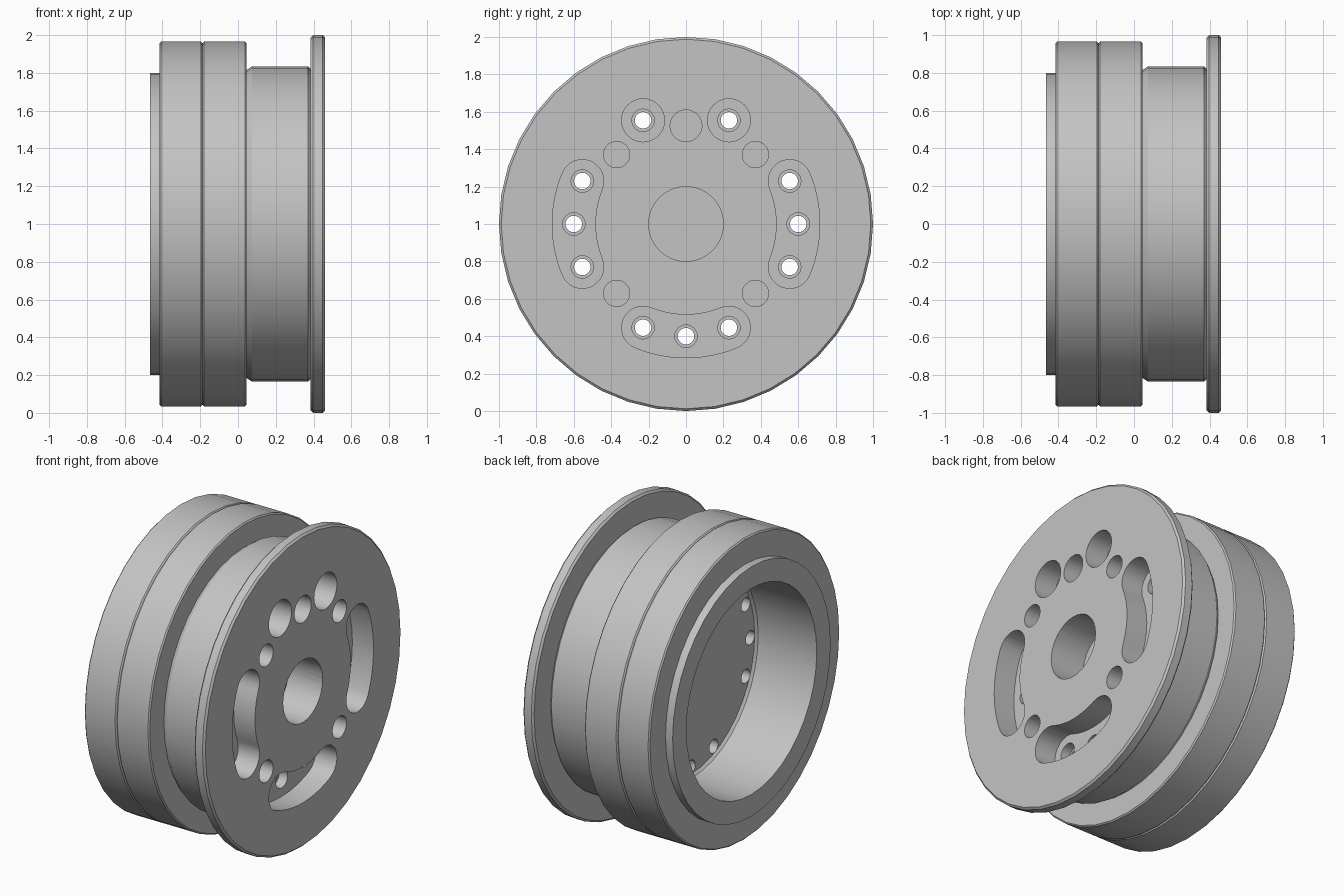
import bpy, bmesh
from math import sin, cos, pi, radians
from mathutils import Vector

if "Cube" in bpy.data.objects:
    bpy.data.objects.remove(bpy.data.objects["Cube"])

metal = bpy.data.materials.new("plain grey metal")
metal.use_nodes = True
grey = (0.55, 0.55, 0.55, 1)
metal.diffuse_color = grey
metal.node_tree.nodes["Principled BSDF"].inputs["Base Color"].default_value = grey


def finish(name, bm):
    bmesh.ops.recalc_face_normals(bm, faces=bm.faces)
    mesh = bpy.data.meshes.new(name)
    bm.to_mesh(mesh)
    bm.free()
    mesh.materials.append(metal)
    obj = bpy.data.objects.new(name, mesh)
    bpy.context.collection.objects.link(obj)
    return obj


def lathe(name, profile, closed, steps=40):
    """Revolve (x, radius) points about the x axis."""
    bm = bmesh.new()
    verts = [bm.verts.new((x, 0, r)) for x, r in profile]
    for a, b in zip(verts, verts[1:]):
        bm.edges.new((a, b))
    if closed:
        bm.edges.new((verts[-1], verts[0]))
    bmesh.ops.spin(bm, geom=bm.verts[:] + bm.edges[:], cent=(0, 0, 0),
                   axis=(1, 0, 0), angle=2 * pi, steps=steps)
    bmesh.ops.remove_doubles(bm, verts=bm.verts, dist=1e-4)
    bmesh.ops.dissolve_degenerate(bm, edges=bm.edges, dist=1e-5)
    return finish(name, bm)


def arc(cy, cz, r, start, end, n):
    step = (end - start) / n
    return [(cy + r * cos(radians(start + i * step)),
             cz + r * sin(radians(start + i * step))) for i in range(n + 1)]


def disc(y, z, r):
    return arc(y, z, r, 0, 360, 32)[:-1]


def polar(angle, r=0.6):
    return r * cos(radians(angle)), r * sin(radians(angle))


def curved_slot(mid, spread=22.5, r=0.6, w=0.115):
    a, b = mid - spread, mid + spread
    return (arc(0, 0, r + w, a, b, 12) + arc(*polar(b), w, b, b + 180, 12)[1:]
            + arc(0, 0, r - w, b, a, 12)[1:]
            + arc(*polar(a), w, a + 180, a + 360, 12)[1:-1])


def cut(target, items):
    """Subtract straight prisms given as (outline, x_low, x_high)."""
    bm = bmesh.new()
    for outline, low, high in items:
        face = bm.faces.new([bm.verts.new((low, y, z)) for y, z in outline])
        ext = bmesh.ops.extrude_face_region(bm, geom=[face])["geom"]
        bmesh.ops.translate(bm, vec=Vector((high - low, 0, 0)),
                            verts=[v for v in ext if isinstance(v, bmesh.types.BMVert)])
    cutter = finish("cutter", bm)
    cutter.hide_render = True
    mod = target.modifiers.new("cut", "BOOLEAN")
    mod.operation, mod.solver, mod.object = "DIFFERENCE", "EXACT", cutter
    bpy.context.view_layer.update()
    deps = bpy.context.evaluated_depsgraph_get()
    result = bpy.data.meshes.new_from_object(target.evaluated_get(deps))
    target.modifiers.clear()
    target.data = result
    bpy.data.objects.remove(cutter)


# Flanged hub: flange, drum, inner sleeve and the open bore behind
FRONT, FLOOR, SEAT = 0.46, -0.035, 0.31
hub = lathe("flanged_hub", [
    (FRONT, 0), (FRONT, 0.988), (0.448, 1), (0.397, 1), (0.385, 0.988),
    (0.385, 0.82), (0.37, 0.835), (0.075, 0.835), (0.045, 0.815), (0.045, 0.8),
    (-0.465, 0.8), (-0.465, 0.66), (-0.05, 0.66), (FLOOR, 0.645), (FLOOR, 0)], False)

# Pockets in the flange face: slots, round recesses, blind holes, centre bore
OUT = FRONT + 0.1
bolts = [a + s for a in (0, 180, 270) for s in (-22.5, 0, 22.5)] + [67.5, 112.5]
pockets = [(curved_slot(a), SEAT, OUT) for a in (0, 180, 270)]
pockets += [(disc(*polar(a), 0.115), SEAT, OUT) for a in (67.5, 112.5)]
pockets += [(disc(*polar(a, 0.525), 0.07), 0.2, OUT) for a in (45, 135, 225, 315)]
pockets += [(disc(0, 0.525, 0.085), 0.2, OUT), (disc(0, 0, 0.2), 0.22, OUT)]
cut(hub, pockets)

# Stepped bolt holes through to the bore
cut(hub, [(disc(*polar(a), 0.06), SEAT - 0.06, SEAT + 0.05) for a in bolts])
cut(hub, [(disc(*polar(a), 0.044), FLOOR - 0.1, SEAT) for a in bolts])

# Two bevelled outer rings side by side on the sleeve
parts = [hub]
B, R = 0.008, 0.966
for name, a, b in (("outer_ring_inner", -0.188, 0.045), ("outer_ring_end", -0.415, -0.188)):
    parts.append(lathe(name, [(a, 0.79), (a, R - B), (a + B, R),
                              (b - B, R), (b, R - B), (b, 0.79)], True))

# Place on the ground and smooth the round surfaces
for obj in bpy.context.selected_objects:
    obj.select_set(False)
for obj in parts:
    obj.location.z = 1
    obj.select_set(True)
bpy.context.view_layer.objects.active = hub
bpy.ops.object.shade_smooth_by_angle(angle=radians(30))
